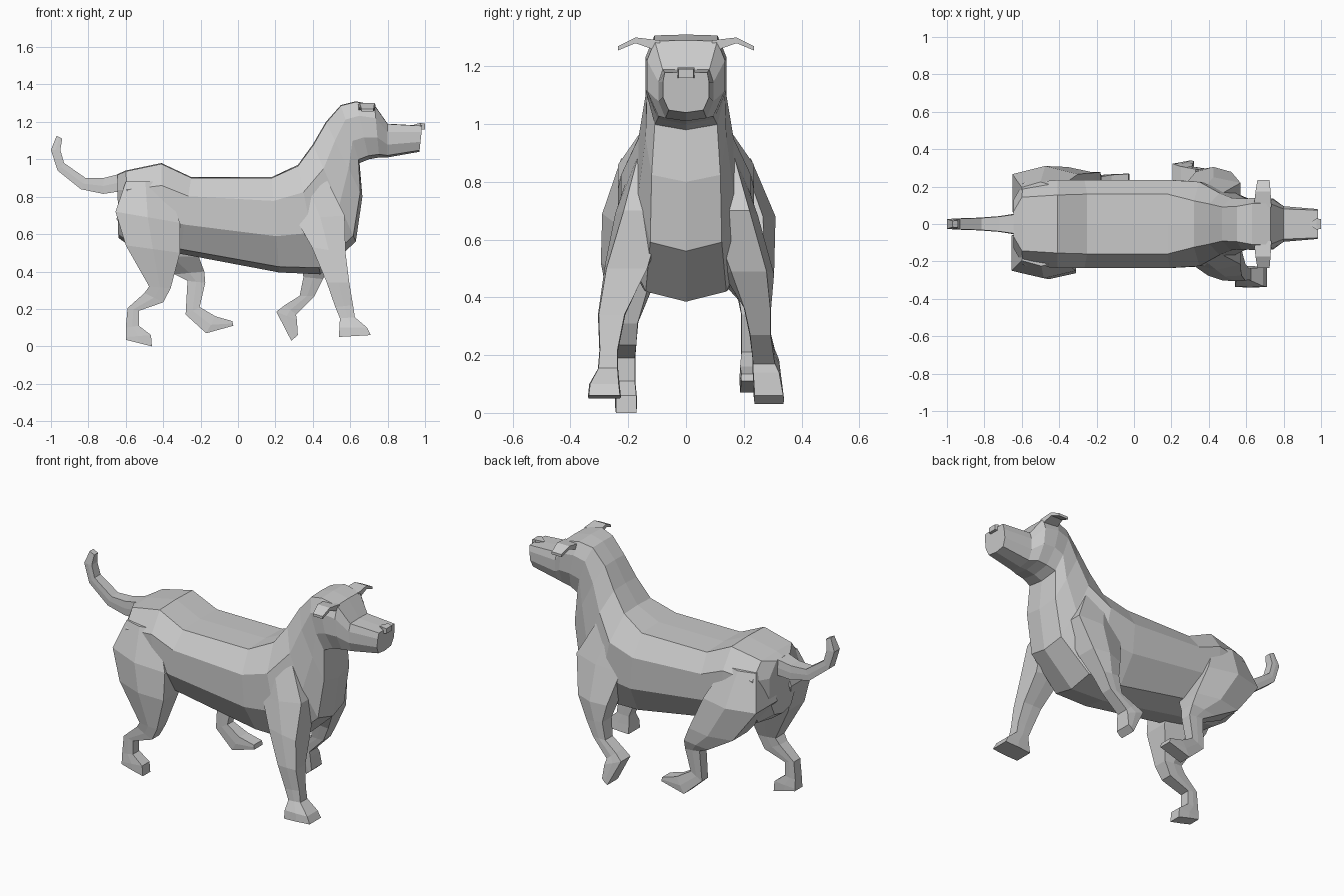
import bpy, bmesh
from mathutils import Vector


def loft(name, rings):
    """Skin a list of equal-length point rings and cap both ends."""
    bm = bmesh.new()
    rows = [[bm.verts.new(p) for p in ring] for ring in rings]
    n = len(rows[0])
    for a, b in zip(rows, rows[1:]):
        for i in range(n):
            j = (i + 1) % n
            bm.faces.new((a[i], a[j], b[j], b[i]))
    bm.faces.new(rows[0])
    bm.faces.new(rows[-1])
    bmesh.ops.recalc_face_normals(bm, faces=bm.faces)
    mesh = bpy.data.meshes.new(name)
    bm.to_mesh(mesh)
    bm.free()
    obj = bpy.data.objects.new(name, mesh)
    bpy.context.collection.objects.link(obj)
    return obj


def body_ring(tx, tz, bx, bz, hw, tf, bf):
    """Mirrored ten-sided section hung between a top and a bottom point."""
    top, bot = Vector((tx, 0, tz)), Vector((bx, 0, bz))
    half = [(tf, 0.01), (1, 0.25), (1, 0.62), (bf, 0.94)]
    full = [(0, 0)] + half + [(0, 1)] + [(-u, t) for u, t in reversed(half)]
    return [top.lerp(bot, t) + Vector((0, u * hw, 0)) for u, t in full]


def limb_ring(fx, fz, bx, bz, y0, y1, side):
    """Six-sided section, nearly a box where the limb is thin."""
    f, b = Vector((fx, 0, fz)), Vector((bx, 0, bz))
    c = .15 if (f - b).length > .19 else .03
    pts = [(0, c), (0, 1 - c), (.5, 1), (1, 1 - c), (1, c), (.5, 0)]
    return [f.lerp(b, t) + Vector((0, side * (y0 + (y1 - y0) * u), 0))
            for t, u in pts]


def limb(name, side, sections):
    return loft(name, [limb_ring(*s, side) for s in sections])


# torso, neck and head: top x z, bottom x z, half width, top and bottom flatness
loft("body", [body_ring(*s) for s in [
    (-.645, .92, -.64, .58, .13, .5, .6),
    (-.60, .94, -.57, .53, .22, .65, .6),
    (-.41, .98, -.40, .50, .235, .66, .6),
    (-.25, .905, -.31, .495, .235, .68, .65),
    (.18, .905, .22, .395, .235, .68, .62),
    (.32, .97, .44, .385, .225, .55, .62),
    (.40, 1.08, .63, .56, .165, .65, .75),
    (.47, 1.20, .665, .80, .14, .65, .85),
    (.55, 1.29, .65, .98, .135, .7, .8),
    (.63, 1.31, .70, 1.00, .14, .78, .7),
    (.73, 1.29, .755, 1.01, .135, .8, .7),
    (.80, 1.19, .80, 1.01, .095, .85, .75),
    (.985, 1.18, .97, 1.04, .08, .92, .75),
]])

# front legs
limb("front_leg_right", -1, [
    (.47, .90, .26, .84, .04, .185),
    (.57, .70, .31, .68, .05, .245),
    (.575, .50, .395, .53, .13, .28),
    (.595, .34, .475, .34, .21, .305),
    (.615, .22, .52, .21, .235, .30),
    (.625, .155, .545, .15, .235, .305),
    (.69, .10, .542, .10, .23, .335),
    (.71, .06, .54, .05, .225, .34),
])
limb("front_leg_left", 1, [
    (.47, .90, .26, .84, .04, .185),
    (.57, .70, .28, .66, .05, .25),
    (.52, .49, .33, .47, .13, .305),
    (.455, .36, .35, .37, .20, .295),
    (.41, .27, .33, .27, .22, .295),
    (.31, .17, .25, .22, .23, .31),
    (.315, .14, .205, .185, .23, .325),
    (.32, .06, .285, .03, .235, .34),
])

# hind legs
limb("hind_leg_right", -1, [
    (-.39, .88, -.60, .88, .03, .225),
    (-.31, .66, -.655, .72, .02, .29),
    (-.31, .50, -.60, .54, .08, .295),
    (-.36, .31, -.475, .32, .165, .255),
    (-.40, .235, -.50, .285, .17, .245),
    (-.53, .19, -.59, .205, .175, .24),
    (-.53, .11, -.60, .10, .175, .24),
    (-.465, .06, -.60, .05, .17, .245),
    (-.46, .0, -.60, .035, .17, .245),
])
limb("hind_leg_left", 1, [
    (-.40, .88, -.60, .88, .03, .225),
    (-.30, .68, -.65, .68, .02, .31),
    (-.21, .48, -.50, .48, .10, .305),
    (-.18, .40, -.34, .385, .18, .28),
    (-.175, .34, -.27, .35, .19, .26),
    (-.205, .21, -.28, .17, .19, .25),
    (-.12, .16, -.17, .07, .185, .265),
    (-.03, .135, -.025, .11, .19, .27),
])

# curled tail
limb("tail", 1, [
    (-.60, .93, -.62, .83, -.06, .06),
    (-.72, .90, -.72, .815, -.042, .042),
    (-.815, .90, -.84, .84, -.034, .034),
    (-.93, .98, -.965, .94, -.03, .03),
    (-.95, 1.05, -1.0, 1.05, -.028, .028),
    (-.94, 1.11, -.97, 1.125, -.018, .018),
])


# ears: front x, back x, y, top z, bottom z
def ear_ring(x0, x1, y, z1, z0):
    return [(x0, y, z0), (x1, y, z0), (x1, y, z1), (x0, y, z1)]


for name, s in (("ear_right", -1), ("ear_left", 1)):
    loft(name, [ear_ring(.64, .735, s * .09, 1.29, 1.25),
                ear_ring(.65, .73, s * .175, 1.30, 1.28),
                ear_ring(.66, .725, s * .235, 1.27, 1.255)])

# nose, narrowing backward
loft("nose", [[(x, -w, 1.16), (x, w, 1.16), (x, w, z), (x, -w, z)]
              for x, w, z in ((.94, .006, 1.185), (.975, .03, 1.195),
                              (1.0, .026, 1.19))])
